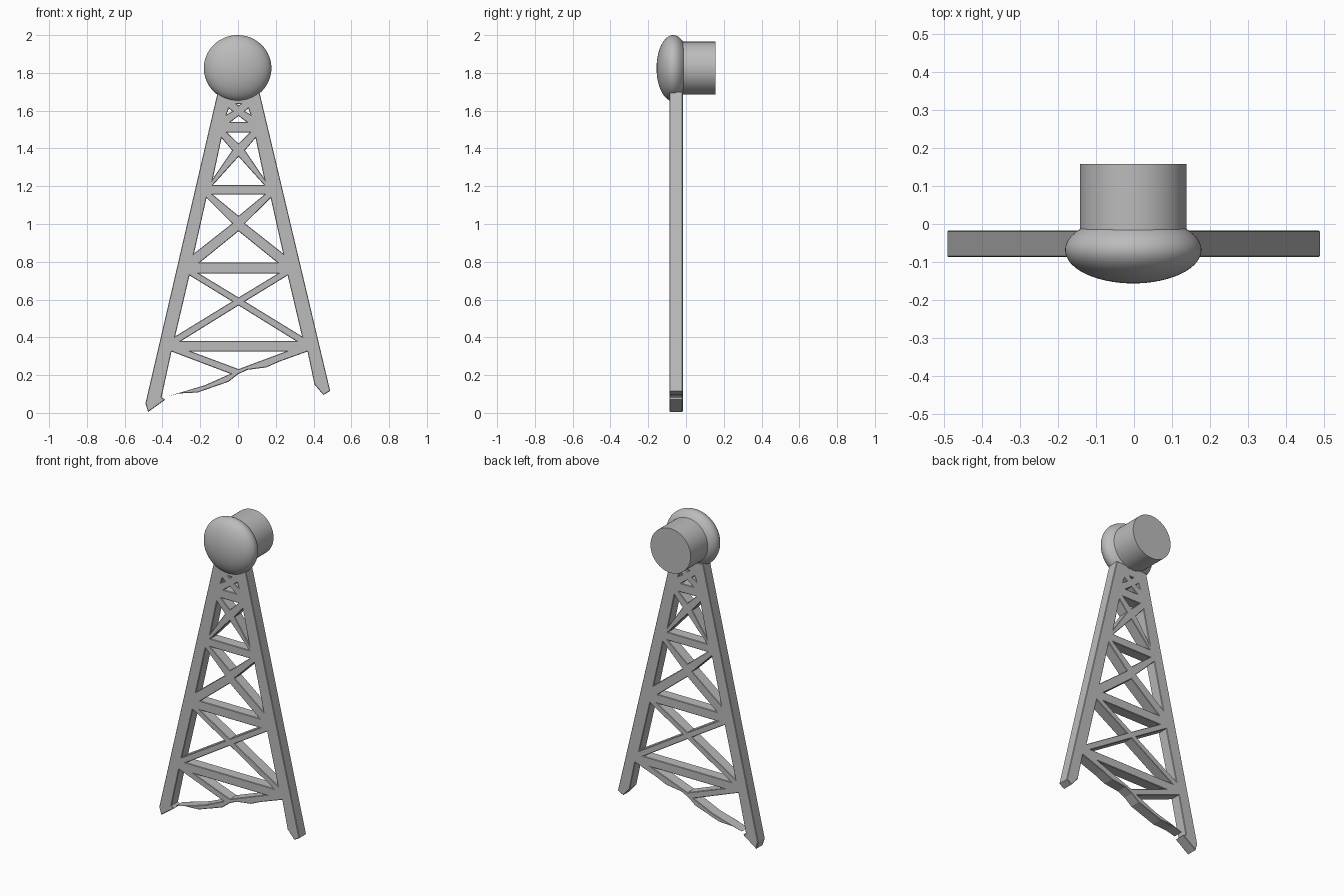
import bpy, bmesh, math
from mathutils import Vector

cube = bpy.data.objects.get("Cube")
if cube:
    bpy.data.objects.remove(cube, do_unlink=True)

grey = bpy.data.materials.new("plain grey")
grey.use_nodes = True
colour = (0.5, 0.5, 0.5, 1)
grey.diffuse_color = colour
grey.node_tree.nodes["Principled BSDF"].inputs["Base Color"].default_value = colour

FRONT, BACK, CENTRE_X, HEAD_Z = -0.087, -0.017, 0.003, 1.825

# Outer edge of the tower, including the broken bottom brace and uneven feet
outline = [(-.49, .05), (-.476, .005), (-.385, .07), (-.405, .082), (-.352, .325),
           (-.04, .207), (-.177, .146), (-.375, .087), (-.31, .103), (-.214, .108),
           (-.05, .165), (0, .205), (.05, .228), (.15, .241), (.22, .272),
           (.368, .325), (.405, .15), (.452, .095), (.488, .116), (.113, 1.7), (-.107, 1.7)]

# Openings on the centre line: half base, base height, tip height
centre_gaps = [(.25, .325, .232), (.209, .738, .611), (.305, .38, .569),
               (.137, 1.156, 1.043), (.205, .796, .962), (.06, 1.484, 1.426),
               (.135, 1.207, 1.357), (.042, 1.54, 1.572), (.012, 1.636, 1.626)]
# Openings beside the legs: upper corner, lower corner, inner corner
side_gaps = [((.26, .728), (.336, .405), (.034, .59)),
             ((.17, 1.138), (.236, .844), (.034, 1.003)),
             ((.09, 1.455), (.136, 1.24), (.034, 1.39)),
             ((.052, 1.612), (.063, 1.58), (.033, 1.597))]

loops = [outline]
for half, base, tip in centre_gaps:
    loops.append([(CENTRE_X - half, base), (CENTRE_X + half, base), (CENTRE_X, tip)])
for gap in side_gaps:
    for side in (-1, 1):
        loops.append([(CENTRE_X + side * x, z) for x, z in gap])


def finish(name, bm):
    mesh = bpy.data.meshes.new(name)
    bm.to_mesh(mesh)
    bm.free()
    mesh.materials.append(grey)
    obj = bpy.data.objects.new(name, mesh)
    bpy.context.collection.objects.link(obj)
    return obj


# Lattice tower: filled profile with openings, given depth and softened edges
bm = bmesh.new()
edges = []
for loop in loops:
    verts = [bm.verts.new((x, FRONT, z)) for x, z in loop]
    edges += [bm.edges.new((v, verts[i - 1])) for i, v in enumerate(verts)]
bmesh.ops.triangle_fill(bm, edges=edges, use_beauty=True)
solid = bmesh.ops.extrude_face_region(bm, geom=bm.faces[:])
moved = [g for g in solid["geom"] if isinstance(g, bmesh.types.BMVert)]
bmesh.ops.translate(bm, verts=moved, vec=Vector((0, BACK - FRONT, 0)))
bmesh.ops.recalc_face_normals(bm, faces=bm.faces[:])
rims = [e for e in bm.edges if abs(e.verts[0].co.y - e.verts[1].co.y) < 1e-4
        and len(e.link_faces) == 2 and e.calc_face_angle() > 1]
bmesh.ops.bevel(bm, geom=rims, offset=0.003, segments=1, affect="EDGES", clamp_overlap=False)
finish("lattice_tower", bm)


def smooth(obj):
    bpy.ops.object.select_all(action="DESELECT")
    obj.select_set(True)
    bpy.context.view_layer.objects.active = obj
    bpy.ops.object.shade_smooth_by_angle(angle=math.radians(35))


# Rounded head at the top
bpy.ops.mesh.primitive_uv_sphere_add(segments=64, ring_count=32, radius=1,
                                     location=(-.002, -.068, HEAD_Z),
                                     rotation=(math.pi / 2, 0, 0))
head = bpy.context.object
head.name = "round_head"
head.scale = (.179, .175, .088)

# Drum fixed behind the head
bpy.ops.mesh.primitive_cylinder_add(vertices=64, radius=.14, depth=.207,
                                    location=(-.002, .0535, HEAD_Z),
                                    rotation=(math.pi / 2, 0, 0))
drum = bpy.context.object
drum.name = "rear_drum"

for part in (head, drum):
    part.data.materials.append(grey)
    smooth(part)
